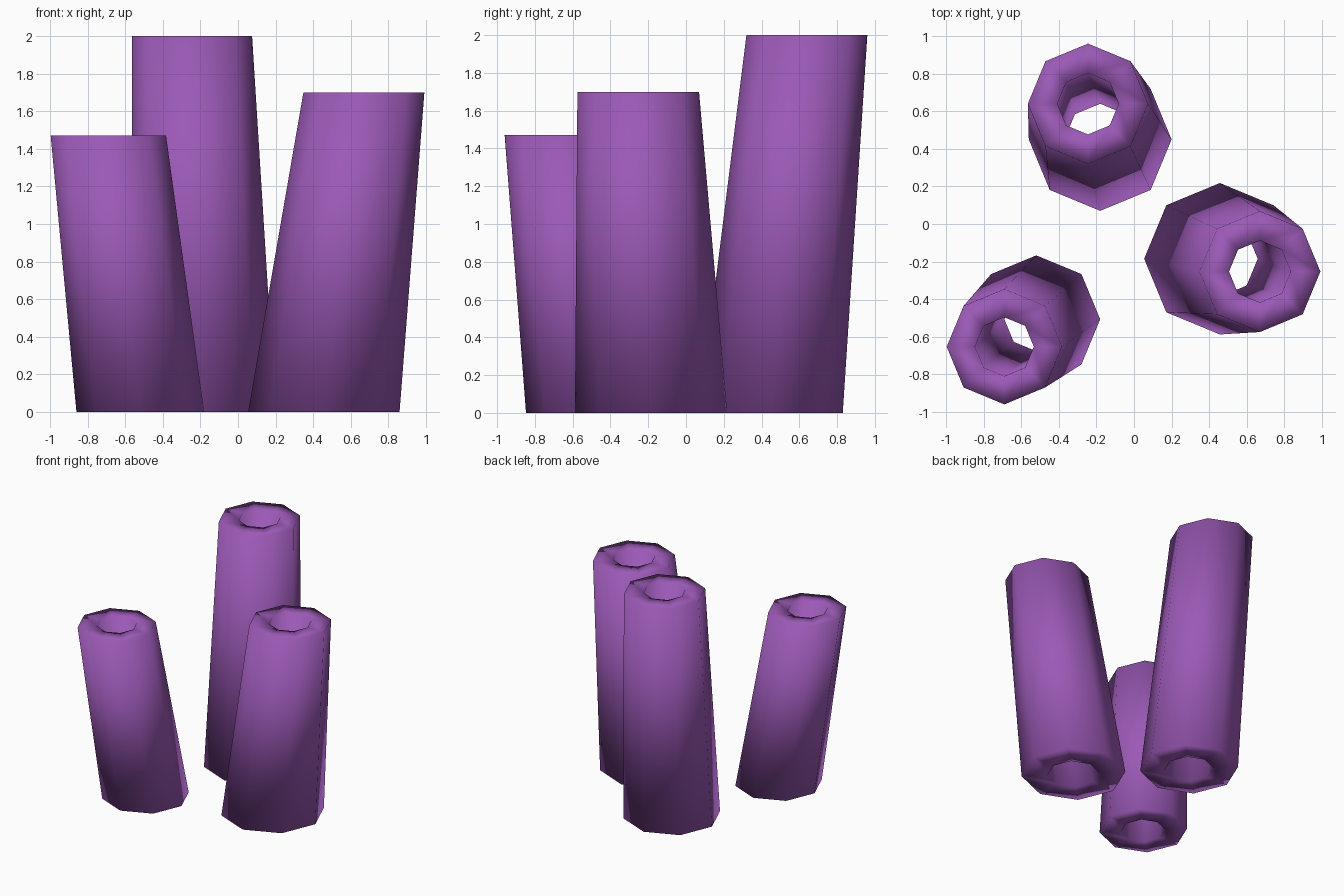
import bpy, bmesh
from math import cos, sin, pi

if "Cube" in bpy.data.objects:
    bpy.data.objects.remove(bpy.data.objects["Cube"])

SIDES = 8
mat = bpy.data.materials.new("purple")
mat.diffuse_color = (0.328, 0.100, 0.468, 1)
mat.use_nodes = True
mat.node_tree.nodes["Principled BSDF"].inputs["Base Color"].default_value = mat.diffuse_color


def ring(bm, centre, radius, z):
    return [bm.verts.new((centre[0] + radius * cos(2 * pi * i / SIDES),
                          centre[1] + radius * sin(2 * pi * i / SIDES), z))
            for i in range(SIDES)]


def leaning_tube(name, base, base_r, top, top_r, height):
    """Hollow tapered octagonal tube with level ends; bore is half the radius."""
    bm = bmesh.new()
    rings = [ring(bm, base, base_r, 0), ring(bm, top, top_r, height),
             ring(bm, top, top_r * 0.51, height), ring(bm, base, base_r * 0.5, 0)]
    # outer wall, top rim, bore, bottom rim
    for a, b in zip(rings, rings[1:] + rings[:1]):
        for i in range(SIDES):
            j = (i + 1) % SIDES
            bm.faces.new((a[i], a[j], b[j], b[i])).smooth = True
    bmesh.ops.recalc_face_normals(bm, faces=bm.faces[:])
    mesh = bpy.data.meshes.new(name)
    bm.to_mesh(mesh)
    bm.free()
    mesh.materials.append(mat)
    obj = bpy.data.objects.new(name, mesh)
    bpy.context.collection.objects.link(obj)
    return obj


# Three tubes leaning outwards
leaning_tube("tall_back_tube", (-0.18, 0.45), 0.38, (-0.245, 0.64), 0.32, 2.0)
leaning_tube("middle_right_tube", (0.457, -0.185), 0.403, (0.67, -0.253), 0.322, 1.70)
leaning_tube("short_left_tube", (-0.52, -0.507), 0.34, (-0.69, -0.653), 0.307, 1.47)
